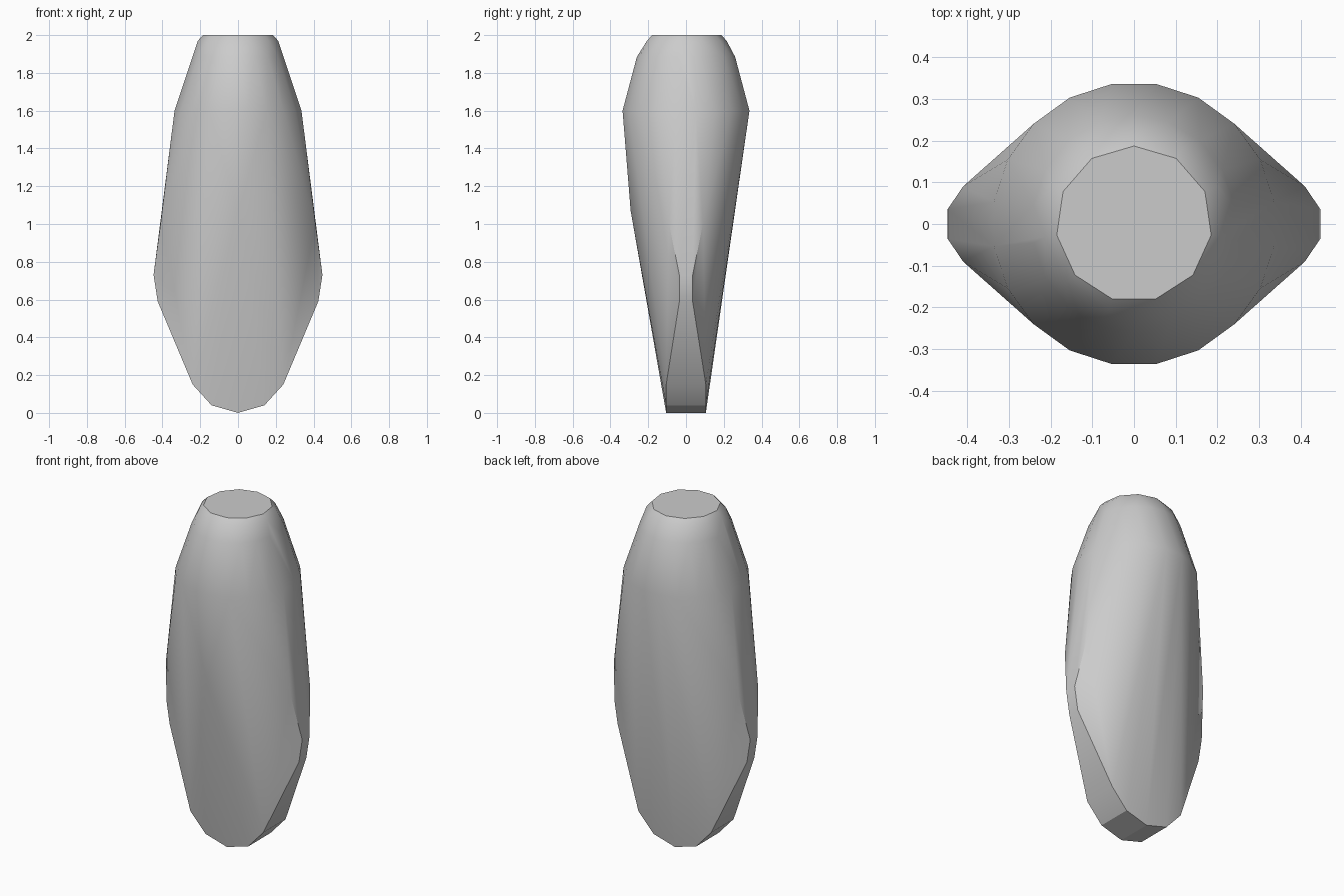
import bpy, bmesh, math

cube = bpy.data.objects.get("Cube")
if cube:
    bpy.data.objects.remove(cube, do_unlink=True)

grey = bpy.data.materials.new("plain grey")
grey.use_nodes = True
colour = (0.6, 0.6, 0.6, 1)
grey.diffuse_color = colour
grey.node_tree.nodes["Principled BSDF"].inputs["Base Color"].default_value = colour

bm = bmesh.new()


def ring(rx, ry, z, sides, start=math.pi / 2):
    for i in range(sides):
        a = start + math.tau * i / sides
        bm.verts.new((rx * math.cos(a), ry * math.sin(a), z))


# Rounded upper end: flat cap, shoulder and widest round section
ring(0.187, 0.187, 2.0, 11)
ring(0.215, 0.215, 1.97, 11)
ring(0.245, 0.26, 1.885, 18)
ring(0.34, 0.34, 1.6, 20, math.pi / 20)

# Flattened blade end: half outline (x, half thickness, z), mirrored both ways
outline = [(0.14, 0.105, 0.04), (0.24, 0.105, 0.15), (0.425, 0.035, 0.59),
           (0.447, 0.035, 0.73), (0.41, 0.09, 1.0)]
for side in (-1, 1):
    bm.verts.new((0, side * 0.105, 0))
    for x, y, z in outline:
        for mirror in (-1, 1):
            bm.verts.new((mirror * x, side * y, z))

# Slight swelling on the front
bm.verts.new((0, -0.293, 1.07))

# Stretch one taut skin over the sections
hull = bmesh.ops.convex_hull(bm, input=bm.verts[:])
bmesh.ops.delete(bm, geom=[v for v in bm.verts if not v.link_faces], context='VERTS')
bmesh.ops.dissolve_limit(bm, angle_limit=math.radians(0.5),
                         verts=bm.verts[:], edges=bm.edges[:])
bmesh.ops.recalc_face_normals(bm, faces=bm.faces[:])

mesh = bpy.data.meshes.new("tapered_body")
bm.to_mesh(mesh)
bm.free()
body = bpy.data.objects.new("tapered_body", mesh)
bpy.context.collection.objects.link(body)
mesh.materials.append(grey)

bpy.ops.object.select_all(action='DESELECT')
body.select_set(True)
bpy.context.view_layer.objects.active = body
bpy.ops.object.shade_smooth_by_angle(angle=math.radians(30))
